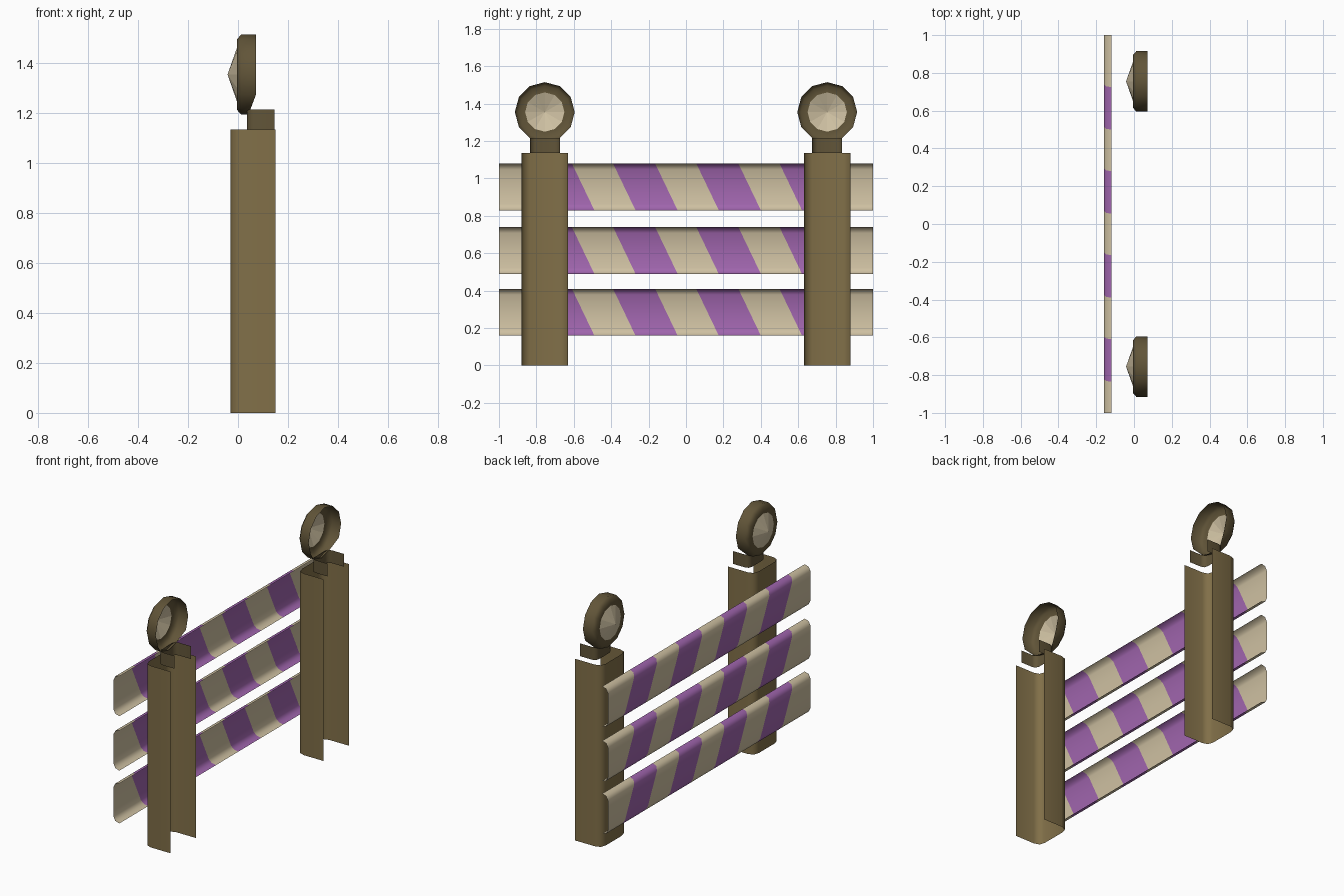
import bpy, bmesh, math

if "Cube" in bpy.data.objects:
    bpy.data.objects.remove(bpy.data.objects["Cube"])


def material(name, color):
    m = bpy.data.materials.new(name)
    m.diffuse_color = (*color, 1)
    m.use_nodes = True
    m.node_tree.nodes["Principled BSDF"].inputs["Base Color"].default_value = m.diffuse_color
    return m


TAN = material("tan", (0.62, 0.53, 0.36))
PURPLE = material("purple", (0.35, 0.13, 0.42))
BROWN = material("brown", (0.22, 0.16, 0.065))
DARK = material("dark_brown", (0.12, 0.09, 0.04))


def sheet(name, rows, mats, pick=lambda col: 0, angle=60):
    """Open surface through rows of points; pick gives the material per column."""
    bm = bmesh.new()
    grid = [[bm.verts.new(p) for p in row] for row in rows]
    for a, b in zip(grid, grid[1:]):
        for i in range(len(a) - 1):
            f = bm.faces.new((a[i], a[i + 1], b[i + 1], b[i]))
            f.material_index = pick(i)
    bmesh.ops.remove_doubles(bm, verts=bm.verts, dist=1e-5)
    me = bpy.data.meshes.new(name)
    bm.to_mesh(me)
    bm.free()
    ob = bpy.data.objects.new(name, me)
    bpy.context.collection.objects.link(ob)
    for m in mats:
        me.materials.append(m)
    bpy.ops.object.select_all(action='DESELECT')
    ob.select_set(True)
    bpy.context.view_layer.objects.active = ob
    bpy.ops.object.shade_smooth_by_angle(angle=math.radians(angle))
    return ob


# Striped planks: shallow channels with slanted stripe boundaries
H = 0.25
HALF = [(-0.12, 0), (-0.148, 0.008), (-0.16, 0.032)]
PROFILE = [(x, H - z) for x, z in HALF] + HALF[::-1]
STARTS = [-0.835 + 0.445 * k for k in range(4)]
for n, z0 in enumerate((0.16, 0.49, 0.83)):
    rows = []
    for x, z in PROFILE:
        slant = 0.12 * (1 - z / H)
        ys = [-1] + [s + w + slant for s in STARTS for w in (0, 0.225)] + [1]
        rows.append([(x, y, z0 + z) for y in ys])
    sheet(f"plank_{n + 1}", rows, [TAN, PURPLE], lambda i: i % 2)


# Posts and lamp necks: upright channels open towards +x
def channel(name, x0, x1, y, half, c, z0, z1, mat):
    side = [(x1, half), (x0 + c, half), (x0 + c * 0.25, half - c * 0.25), (x0, half - c)]
    path = side + [(px, -py) for px, py in side[::-1]]
    sheet(name, [[(px, y + py, z) for px, py in path] for z in (z0, z1)], [mat])


def ring(x, r, y, low_x=None):
    """Twelve-sided ring; low_x moves its lowest three corners."""
    pts = []
    for k in range(13):
        a = math.tau * (k % 12) / 12
        px = low_x if low_x is not None and k in (8, 9, 10) else x
        pts.append((px, y + r * math.cos(a), 1.355 + r * math.sin(a)))
    return pts


for side, y in (("left", -0.755), ("right", 0.755)):
    channel(f"post_{side}", -0.03, 0.15, y, 0.125, 0.045, 0, 1.135, BROWN)
    channel(f"lamp_neck_{side}", 0.037, 0.147, y, 0.08, 0.028, 1.135, 1.215, DARK)
    # Lamp housing, hollow at the rear, with a shallow cone lens
    sheet(f"lamp_rim_{side}",
          [ring(-0.005, 0.105, y), ring(-0.005, 0.14, y), ring(0.012, 0.16, y),
           ring(0.072, 0.16, y, 0.05)], [DARK])
    sheet(f"lamp_lens_{side}", [ring(-0.042, 0, y), ring(-0.005, 0.105, y)], [TAN], angle=10)
